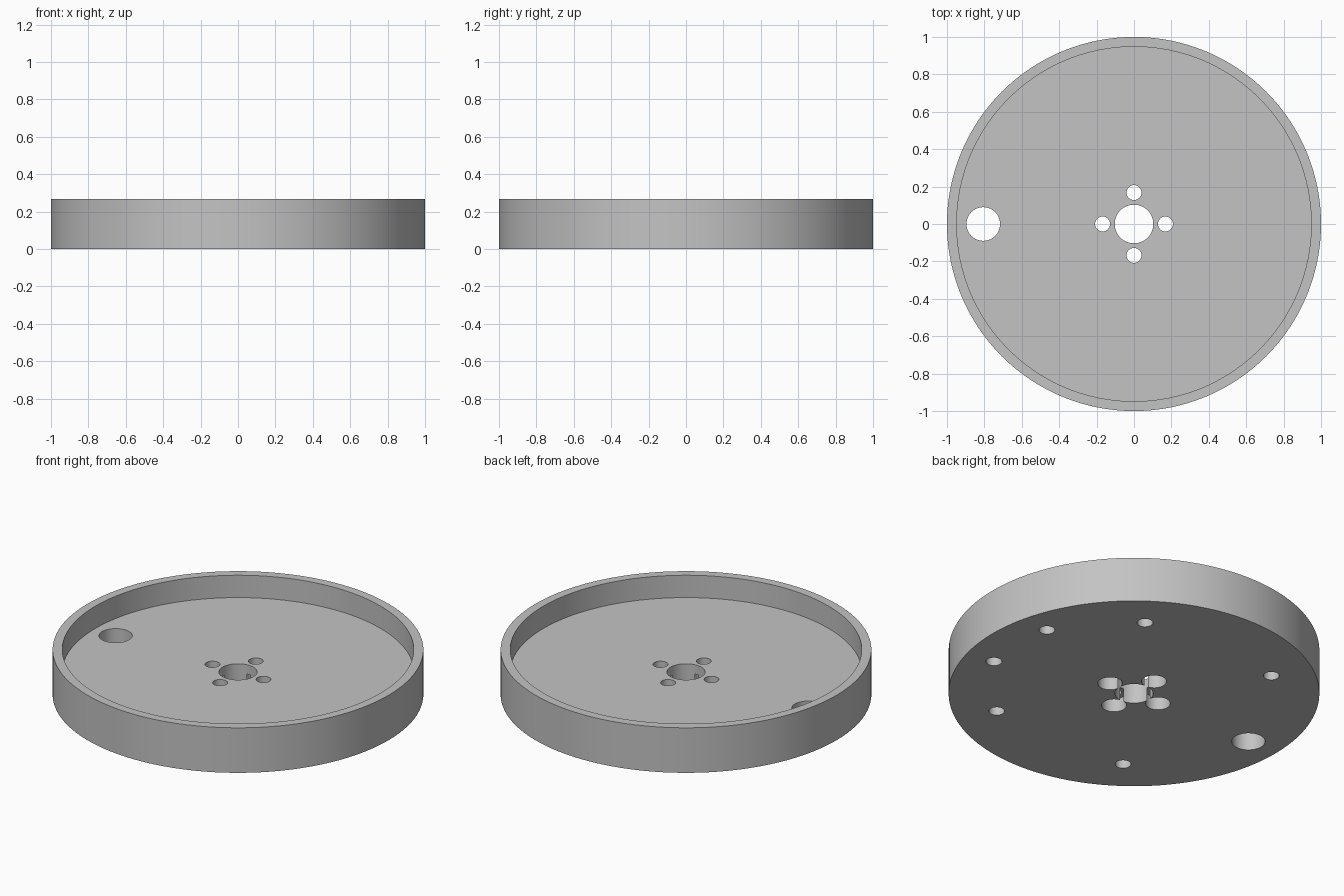
import bpy, math

cube = bpy.data.objects.get("Cube")
if cube:
    bpy.data.objects.remove(cube, do_unlink=True)

HEIGHT, FLOOR, POCKET = 0.268, 0.135, 0.08   # rim top, floor top, blind hole depth
BOLT_CIRCLE = 0.168

grey = bpy.data.materials.new("plain grey")
grey.use_nodes = True
colour = (0.55, 0.55, 0.55, 1)
grey.diffuse_color = colour
grey.node_tree.nodes["Principled BSDF"].inputs["Base Color"].default_value = colour


def cylinder(name, radius, z0, z1, x=0, y=0, sides=48):
    bpy.ops.mesh.primitive_cylinder_add(vertices=sides, radius=radius, depth=z1 - z0,
                                        location=(x, y, (z0 + z1) / 2))
    obj = bpy.context.object
    obj.name = name
    obj.data.materials.append(grey)
    return obj


def cut(body, radius, z0, z1, x=0, y=0, sides=48):
    """Drill a round hole in the body and discard the cutter."""
    cutter = cylinder("hole_cutter", radius, z0, z1, x, y, sides)
    cutter.hide_render = True
    mod = body.modifiers.new("hole", 'BOOLEAN')
    mod.operation, mod.solver, mod.object = 'DIFFERENCE', 'EXACT', cutter
    bpy.context.view_layer.objects.active = body
    bpy.ops.object.modifier_apply(modifier=mod.name)
    bpy.data.objects.remove(cutter, do_unlink=True)


# Round tray with a raised rim
tray = cylinder("round_tray", 1, 0, HEIGHT, sides=128)
cut(tray, 0.948, FLOOR, HEIGHT + 0.1, sides=128)

# Shaft hole and the large hole near the rim
cut(tray, 0.103, -0.1, HEIGHT)
cut(tray, 0.09, -0.1, HEIGHT, x=-0.806)

# Four bolt holes, counterbored from below
for i in range(4):
    x = BOLT_CIRCLE * math.cos(i * math.pi / 2)
    y = BOLT_CIRCLE * math.sin(i * math.pi / 2)
    cut(tray, 0.04, -0.1, HEIGHT, x, y)
    cut(tray, 0.067, -0.1, POCKET, x, y)

# Blind holes in the underside
for x, y in ((0.80, 0.222), (0.445, 0.622), (-0.445, 0.622)):
    for side in (-1, 1):
        cut(tray, 0.043, -0.1, POCKET, x, side * y, 32)

bpy.ops.object.select_all(action='DESELECT')
tray.select_set(True)
bpy.context.view_layer.objects.active = tray
bpy.ops.object.shade_smooth_by_angle(angle=math.radians(30))
